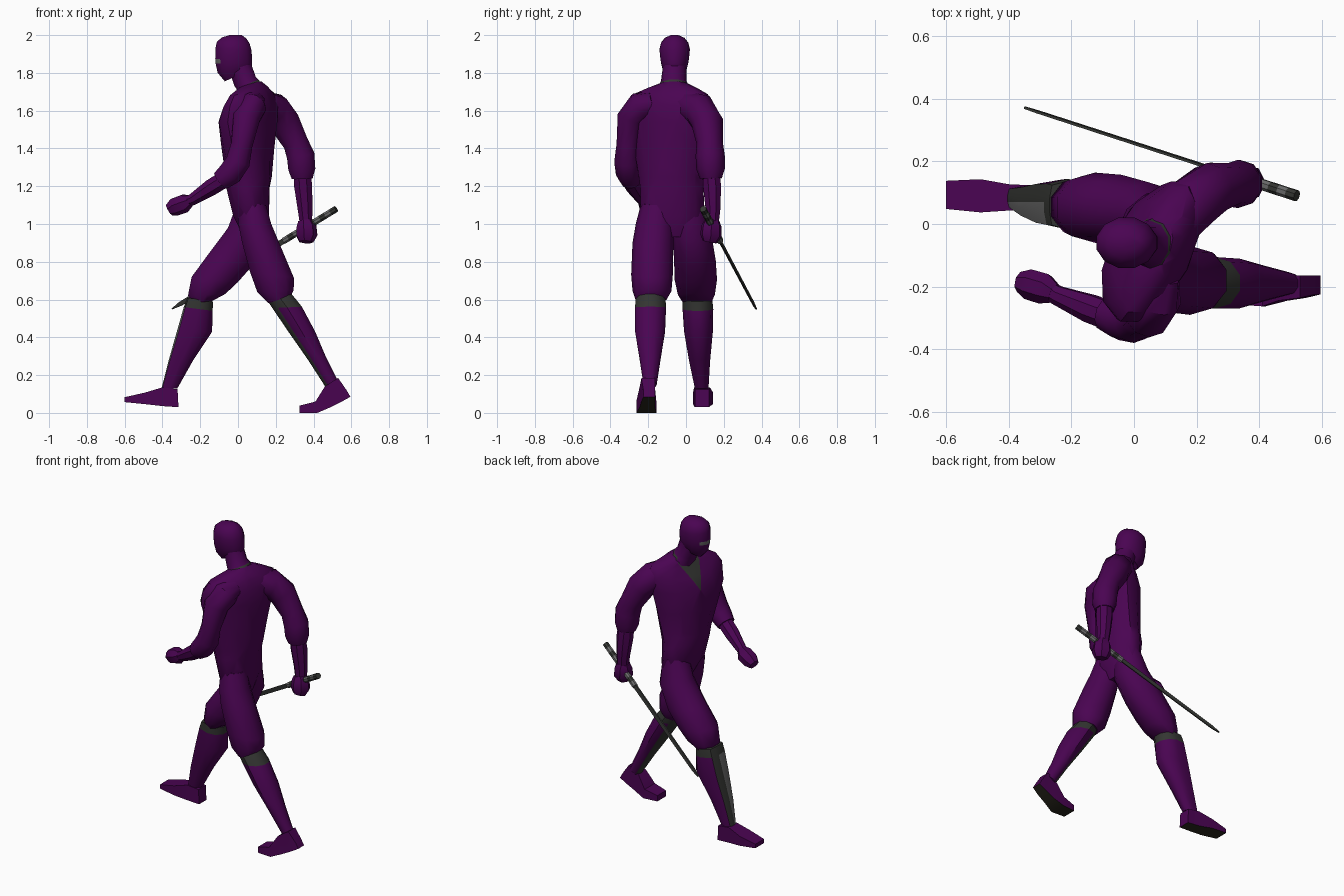
import bpy, bmesh, math
from mathutils import Vector as V


def mat(name, r, g, b):
    m = bpy.data.materials.new(name)
    m.diffuse_color = (r, g, b, 1)
    return m


MATS = [mat("purple cloth", .068, .0012, .084), mat("dark grey", .034, .036, .032),
        mat("light grey", .14, .14, .14), mat("sole brown", .022, .02, .012)]


def loft(name, frames, n=10, rule=None, cut=None, angle=42, flat=False):
    """Skin closed rings; each frame is (centre, half-axis u, half-axis v)."""
    bm = bmesh.new()
    k = 1 / math.cos(math.pi / n) if n < 8 else 1.03
    rings = []
    for c, u, v in frames:
        ring = []
        for i in range(n):
            a = (i + .5) * math.tau / n
            cu = math.cos(a)
            if flat and cu < -.5:  # flattened front
                cu = -.96 if cu < -.9 else -.86
            ring.append(bm.verts.new(c + u * k * cu + v * k * math.sin(a)))
        rings.append(ring)
    for r0, r1 in zip(rings, rings[1:]):
        for i in range(n):
            j = (i + 1) % n
            bm.faces.new((r0[i], r0[j], r1[j], r1[i]))
    bm.faces.new(rings[0])
    bm.faces.new(rings[-1])
    bmesh.ops.recalc_face_normals(bm, faces=bm.faces)
    for co, no in cut or []:
        bmesh.ops.bisect_plane(bm, geom=bm.verts[:] + bm.edges[:] + bm.faces[:],
                               plane_co=co, plane_no=no)
    bm.normal_update()
    for f in bm.faces:
        f.smooth = True
        if rule:
            f.material_index = rule(f.calc_center_median(), f.normal)
    for e in bm.edges:
        e.smooth = len(e.link_faces) == 2 and e.calc_face_angle(0) < math.radians(angle)
    me = bpy.data.meshes.new(name)
    bm.to_mesh(me)
    bm.free()
    for m in MATS:
        me.materials.append(m)
    ob = bpy.data.objects.new(name, me)
    bpy.context.collection.objects.link(ob)
    return ob


def prof(rows):
    """Rows of front x,z, back x,z, centre y, half width, twist."""
    out = []
    for r in rows:
        xf, zf, xb, zb, y, b = r[:6]
        t = r[6] if len(r) > 6 else 0
        out.append((V(((xf + xb) / 2, y, (zf + zb) / 2)),
                    V(((xb - xf) / 2, 0, (zb - zf) / 2)), V((t * b, b, 0))))
    return out


def tube(rows):
    """Rows of x, y, z, radius along a path."""
    pts = [V(r[:3]) for r in rows]
    out = []
    for i, r in enumerate(rows):
        t = (pts[min(i + 1, len(pts) - 1)] - pts[max(i - 1, 0)]).normalized()
        v = (V((0, 1, 0)) - t * t.y).normalized()
        out.append((pts[i], v.cross(t) * r[3], v * r[3]))
    return out


# torso, twisted at the shoulders, with a dark V at the collar
apex = V((0, -.05, 1.53))
V1, V2 = V((0, 1, -.38)), V((0, -1, -.38))


def collar(c, n):
    d = c - apex
    return 1 if n.x < -.1 and c.x < .05 and d.dot(V1) < 0 and d.dot(V2) < 0 else 0


loft("torso", prof([
    (.03, .93, .13, .93, -.06, .08), (-.025, 1.04, .165, 1.04, -.07, .17),
    (-.06, 1.19, .165, 1.19, -.075, .168, .05), (-.06, 1.24, .175, 1.25, -.08, .17, .1),
    (-.075, 1.40, .18, 1.40, -.085, .19, .25), (-.085, 1.54, .19, 1.54, -.09, .215, .33),
    (-.05, 1.62, .19, 1.63, -.088, .225, .36), (-.015, 1.68, .17, 1.69, -.082, .20, .36),
    (.0, 1.705, .145, 1.73, -.072, .13, .3), (.01, 1.72, .12, 1.755, -.066, .08, .2)]),
    12, collar, [(apex, V1), (apex, V2)])

# neck and hooded head with an eye slit
loft("neck", prof([(.0, 1.68, .13, 1.735, -.065, .085), (-.01, 1.715, .11, 1.765, -.065, .074),
                   (-.02, 1.73, .095, 1.78, -.065, .066), (-.05, 1.82, .07, 1.85, -.06, .06)]),
     10, lambda c, n: 1 if c.z < 1.755 and c.x > .06 else 0)
loft("head", prof([
    (-.07, 1.755, .06, 1.815, -.06, .04), (-.108, 1.80, .073, 1.83, -.06, .062),
    (-.119, 1.85, .075, 1.852, -.06, .072), (-.121, 1.873, .075, 1.875, -.06, .076),
    (-.12, 1.93, .072, 1.92, -.06, .081), (-.112, 1.965, .062, 1.955, -.06, .072),
    (-.085, 1.988, .045, 1.982, -.06, .052), (-.045, 2.0, .02, 2.0, -.06, .02)]), 12,
    lambda c, n: 2 if 1.85 < c.z < 1.873 and n.x < -.75 else 0)

# arms: sleeve, forearm, hand
loft("left_sleeve", tube([
    (.085, -.17, 1.645, .06), (.07, -.24, 1.622, .08), (.045, -.29, 1.56, .073),
    (.02, -.308, 1.42, .058), (.0, -.312, 1.33, .066), (-.04, -.304, 1.27, .066),
    (-.09, -.288, 1.23, .054)]))
loft("left_forearm", tube([(-.06, -.30, 1.245, .047), (-.14, -.27, 1.195, .046),
                           (-.24, -.23, 1.13, .032), (-.27, -.215, 1.12, .03)]), 8)
loft("left_hand", tube([(-.255, -.222, 1.125, .03), (-.285, -.207, 1.11, .046),
                        (-.335, -.192, 1.092, .045), (-.365, -.185, 1.075, .03)]), 7)
loft("right_sleeve", tube([
    (.13, -.01, 1.63, .075), (.19, .07, 1.605, .088), (.245, .112, 1.54, .083),
    (.305, .125, 1.43, .068), (.332, .128, 1.36, .075), (.338, .13, 1.29, .073),
    (.34, .132, 1.24, .056)]))
loft("right_forearm", tube([(.34, .132, 1.28, .046), (.345, .138, 1.2, .05),
                            (.355, .143, 1.08, .041), (.36, .14, 1.0, .034)]), 8)
loft("right_hand", tube([(.355, .138, 1.02, .036), (.36, .135, .99, .049),
                         (.362, .132, .94, .053), (.36, .125, .905, .035)]), 7)

# baggy trouser legs
loft("left_thigh", prof([
    (.0, 1.12, .15, 1.10, -.145, .09), (-.0, 1.0, .178, 1.0, -.165, .098),
    (.02, .9, .22, .9, -.175, .105), (.06, .75, .298, .715, -.18, .107),
    (.10, .64, .297, .65, -.18, .1), (.16, .58, .28, .62, -.185, .08)]))
loft("right_thigh", prof([
    (-.01, 1.1, .14, 1.10, .01, .085), (-.055, .98, .15, .92, .03, .1),
    (-.16, .84, .08, .78, .047, .107), (-.248, .72, .0, .69, .052, .109),
    (-.267, .62, -.065, .63, .055, .095), (-.24, .585, -.14, .59, .058, .075)]))


# shins with a dark band below the knee and a guard down the front
def guard(right):
    def rule(c, n):
        if c.z > .555:
            return 1
        if n.x < -.55:
            return 2 if right and c.y < .07 else 1
        return 0
    return rule


loft("left_shin", prof([
    (.16, .585, .285, .63, -.187, .076), (.18, .555, .34, .562, -.188, .08),
    (.265, .43, .41, .43, -.19, .077), (.37, .28, .465, .30, -.19, .055),
    (.467, .13, .53, .17, -.19, .034)]), 10, guard(False))
loft("right_shin", prof([
    (-.27, .61, -.13, .59, .06, .077), (-.288, .56, -.133, .54, .063, .079),
    (-.325, .43, -.135, .43, .066, .074), (-.37, .27, -.235, .28, .072, .054),
    (-.405, .13, -.32, .13, .083, .035)]), 10, guard(True),
    [(V((0, .07, 0)), V((0, 1, 0)))], flat=True)


# feet with dark soles
def sole(c, n):
    return 3 if n.z < -.6 else 0


loft("left_foot", prof([
    (.595, .085, .575, .12, -.195, .03), (.55, .06, .53, .185, -.2, .036),
    (.49, .03, .46, .14, -.205, .04), (.42, 0, .41, .06, -.21, .053),
    (.325, 0, .325, .038, -.212, .045)]), 4, sole)
loft("right_foot", prof([
    (-.315, .03, -.32, .125, .085, .038), (-.40, .036, -.40, .135, .085, .042),
    (-.49, .046, -.49, .108, .09, .053), (-.6, .057, -.6, .083, .093, .045)]), 4, sole)

# sword on one straight line from pommel to tip
A, B = V((.52, .09, 1.08)), V((-.35, .372, .55))
grip = [(*A.lerp(B, .032 * i), .018) for i in range(11)]
loft("sword_handle", tube(grip), 8,
     lambda c, n: 2 if int((A.x - c.x) / (A.x - B.x) / .032) % 2 else 1)
blade = []
for t, h in [(.31, .014), (.6, .013), (.95, .011), (1, .002)]:
    blade.append((A.lerp(B, t), V((-.52, 0, .855)) * h, V((.3, .95, 0)) * .004))
loft("sword_blade", blade, 4, lambda c, n: 1)
